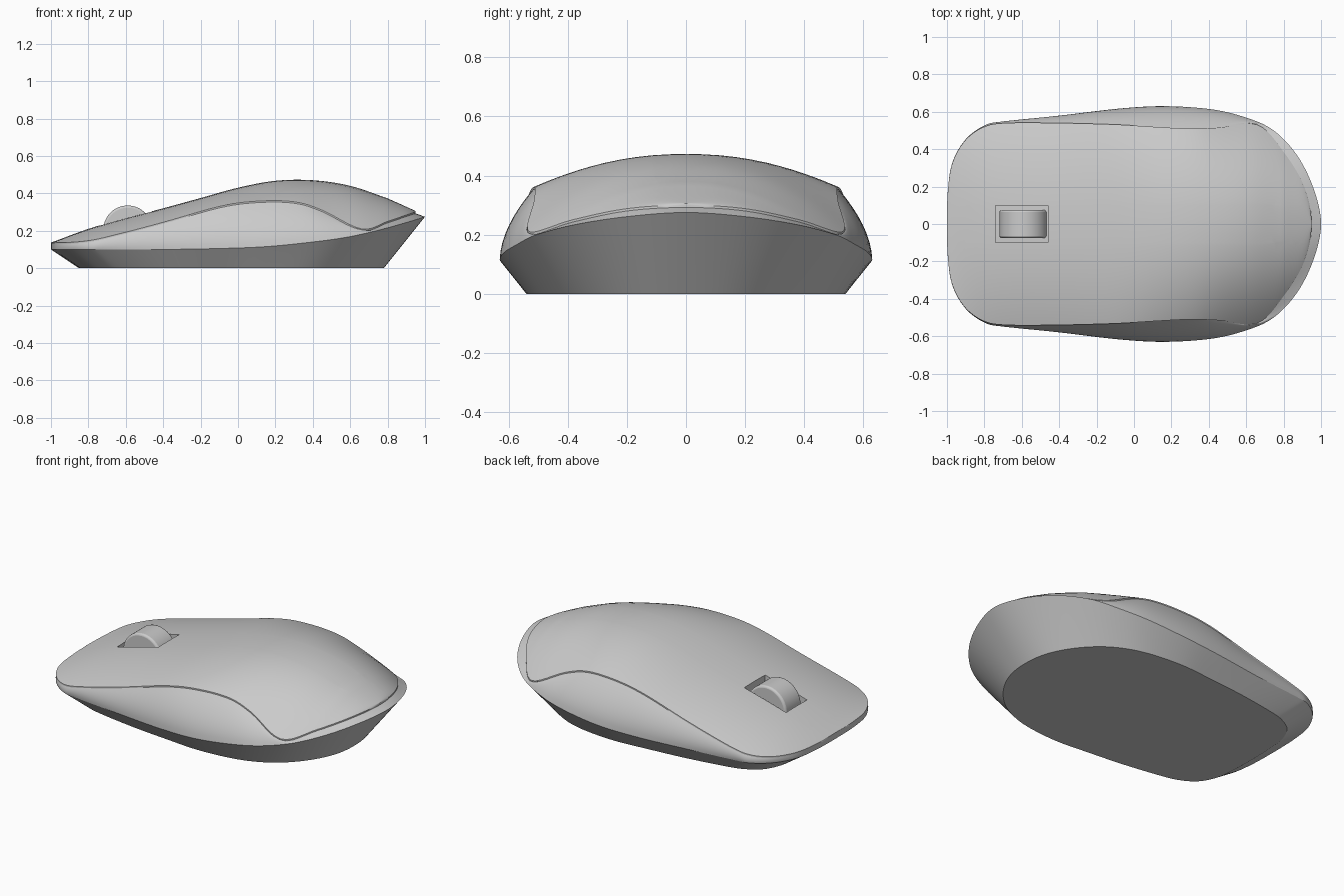
import bpy, bmesh, math
from mathutils import Vector

if "Cube" in bpy.data.objects:
    bpy.data.objects.remove(bpy.data.objects["Cube"])

SUB = 6      # curve steps between control points
ACROSS = 28  # shell divisions side to side


def catmull(a, b, c, d, t):
    return 0.5 * (2 * b + (c - a) * t + (2 * a - 5 * b + 4 * c - d) * t * t
                  + (3 * b - a - 3 * c + d) * t ** 3)


def loop(half):
    """Mirror a half outline in y and smooth it into a closed ring."""
    pts = [Vector(p) for p in half]
    pts += [Vector((p.x, -p.y, p.z)) for p in pts[-2:0:-1]]
    n = len(pts)
    return [catmull(pts[i - 1], pts[i], pts[(i + 1) % n], pts[(i + 2) % n], s / SUB)
            for i in range(n) for s in range(SUB)]


def finish(bm, name, angle=30):
    bmesh.ops.recalc_face_normals(bm, faces=bm.faces)
    me = bpy.data.meshes.new(name)
    bm.to_mesh(me)
    bm.free()
    ob = bpy.data.objects.new(name, me)
    bpy.context.collection.objects.link(ob)
    me.shade_smooth()
    me.set_sharp_from_angle(angle=math.radians(angle))
    return ob


def skin(bm, rings):
    rows = [[bm.verts.new(p) for p in r] for r in rings]
    n = len(rows[0])
    for a, b in zip(rows, rows[1:]):
        for i in range(n):
            j = (i + 1) % n
            bm.faces.new((a[i], a[j], b[j], b[i]))
    return rows


# Outlines from front centre to rear centre: foot, widest line, shell edge
foot = loop([(-.85, 0, 0), (-.845, .17, 0), (-.83, .28, 0), (-.78, .375, 0), (-.7, .43, 0),
             (-.6, .46, 0), (-.35, .5, 0), (-.1, .525, 0), (.1, .54, 0), (.3, .525, 0),
             (.45, .485, 0), (.58, .41, 0), (.69, .29, 0), (.76, .15, 0), (.78, 0, 0)])
belt = loop([(-1, 0, .1), (-.995, .18, .1), (-.97, .33, .1), (-.9, .45, .1), (-.8, .525, .1),
             (-.7, .545, .1), (-.4, .578, .1), (-.1, .615, .105), (.15, .63, .115),
             (.4, .615, .14), (.58, .575, .165), (.74, .505, .2), (.87, .37, .235),
             (.96, .19, .262), (1, 0, .275)])
edge = loop([(-1, 0, .135), (-.995, .18, .135), (-.97, .33, .136), (-.9, .45, .138),
             (-.8, .52, .147), (-.68, .54, .172), (-.4, .54, .245), (-.1, .532, .33),
             (.1, .52, .358), (.3, .51, .355), (.45, .515, .31), (.66, .53, .21),
             (.80, .385, .25), (.91, .2, .288), (.95, 0, .3)])
spine = [(-1.2, .07), (-1, .137), (-.8, .21), (-.6, .268), (-.4, .32), (-.2, .375), (0, .43),
         (.2, .467), (.4, .47), (.6, .44), (.8, .373), (.95, .305), (1.1, .23)]


def ridge(x):
    for i in range(1, len(spine) - 2):
        x0, x1 = spine[i][0], spine[i + 1][0]
        if x <= x1 or i == len(spine) - 3:
            return catmull(*[spine[k][1] for k in range(i - 1, i + 3)], (x - x0) / (x1 - x0))


# Body: flat foot, flared lower wall and bulging side panels
bm = bmesh.new()
rings = [foot, [f.lerp(b, .5) for f, b in zip(foot, belt)], belt]
for s in range(1, 9):
    t = s / 8
    ring = []
    for b, e in zip(belt, edge):
        p = b.lerp(e - Vector((0, 0, .008)), t)
        p.y *= 1 + .16 * t * (1 - t) * max(0, e.z - b.z) / .24
        ring.append(p)
    rings.append(ring)
rows = skin(bm, rings)
bm.faces.new(rows[0])
finish(bm, "body")

# Top shell: arched strips between the mirrored sides of the edge
bm = bmesh.new()
n = len(edge)
grid = []
for k in range(n // 2 + 1):
    a = edge[k]
    w, zc = (0 if k in (0, n // 2) else a.y), max(ridge(a.x), a.z)
    row = []
    for j in range(ACROSS + 1):
        u = math.sin((j / ACROSS - .5) * math.pi)
        z = zc - (zc - a.z) * abs(u) ** 2.2
        row.append(bm.verts.new((a.x, w * u, z)))
    grid.append(row)
for r0, r1 in zip(grid, grid[1:]):
    for j in range(ACROSS):
        bm.faces.new((r0[j], r0[j + 1], r1[j + 1], r1[j]))
bmesh.ops.remove_doubles(bm, verts=bm.verts, dist=1e-4)

# Wheel slot: cut a rectangle out of the shell
X0, X1, Y = -.74, -.46, .1
for co, no in (((X0, 0, 0), (1, 0, 0)), ((X1, 0, 0), (1, 0, 0)),
               ((0, -Y, 0), (0, 1, 0)), ((0, Y, 0), (0, 1, 0))):
    bmesh.ops.bisect_plane(bm, geom=bm.verts[:] + bm.edges[:] + bm.faces[:],
                           plane_co=co, plane_no=no, dist=1e-5)
inside = []
for f in bm.faces:
    c = f.calc_center_median()
    if X0 < c.x < X1 and abs(c.y) < Y:
        inside.append(f)
# the cut faces sink to become the slot floor
floor = bmesh.ops.extrude_face_region(bm, geom=inside)
bmesh.ops.translate(bm, vec=(0, 0, -.05),
                    verts=[v for v in floor["geom"] if isinstance(v, bmesh.types.BMVert)])
bmesh.ops.delete(bm, geom=[f for f in inside if f.is_valid], context='FACES')
# thin lip around the shell edge
rim = [e for e in bm.edges if e.is_boundary]
lip = bmesh.ops.extrude_edge_only(bm, edges=rim)
bmesh.ops.translate(bm, vec=(0, 0, -.018),
                    verts=[v for v in lip["geom"] if isinstance(v, bmesh.types.BMVert)])
finish(bm, "top_shell", 35)

# Scroll wheel with softened rims
bpy.ops.mesh.primitive_cylinder_add(vertices=64, radius=.13, depth=.15,
                                    location=(-.59, 0, .205), rotation=(math.pi / 2, 0, 0))
wheel = bpy.context.object
wheel.name = "scroll_wheel"
bev = wheel.modifiers.new("rim", 'BEVEL')
bev.width, bev.segments = .012, 3
bpy.ops.object.shade_smooth_by_angle(angle=math.radians(35))
